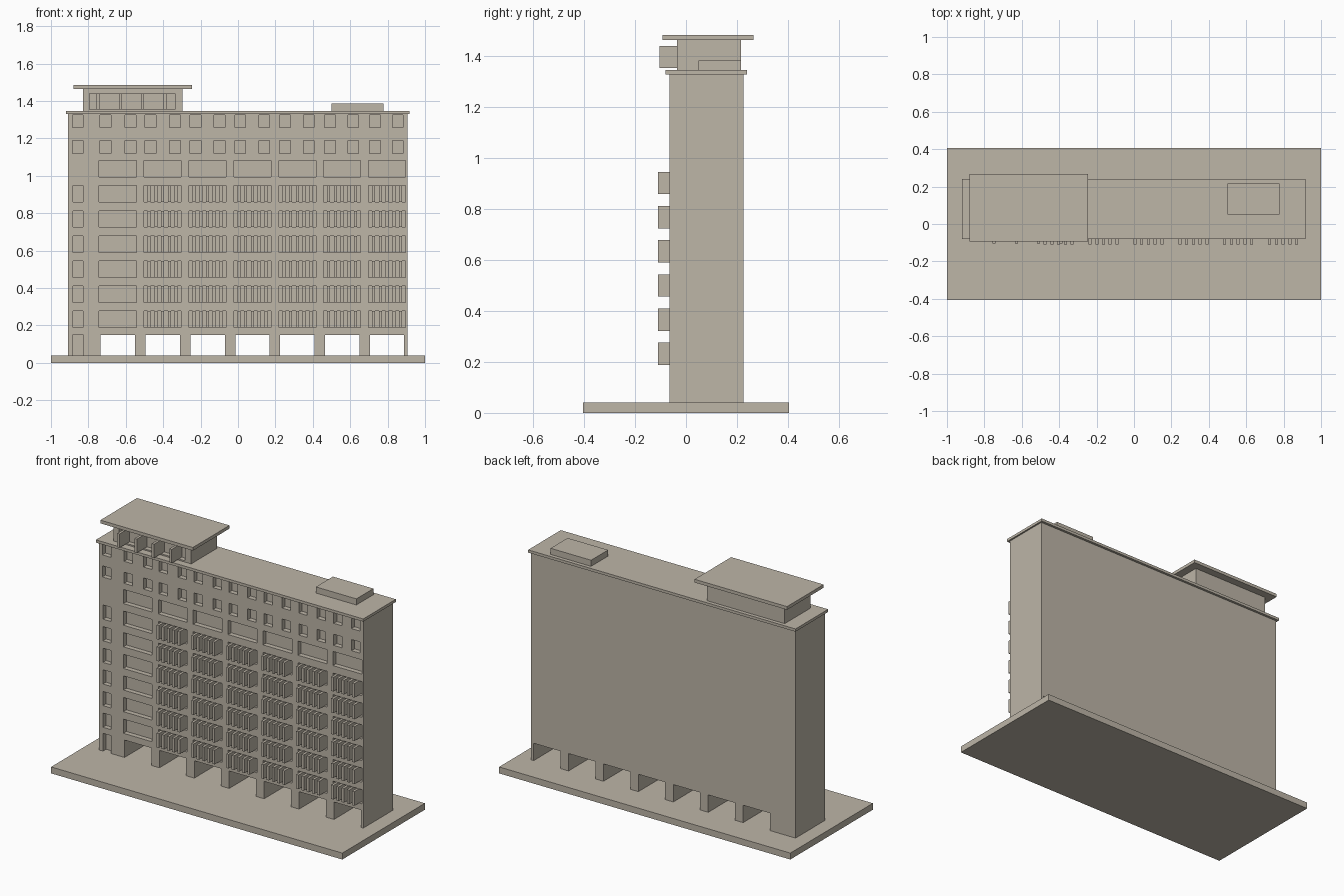
import bpy, bmesh
from mathutils import Matrix, Vector

if "Cube" in bpy.data.objects:
    bpy.data.objects.remove(bpy.data.objects["Cube"])

stone = bpy.data.materials.new("warm_grey_stone")
stone.diffuse_color = (0.51, 0.465, 0.39, 1)
stone.use_nodes = True
stone.node_tree.nodes["Principled BSDF"].inputs["Base Color"].default_value = stone.diffuse_color


def boxes(name, spans):
    """One object made of axis-aligned boxes (x0, x1, y0, y1, z0, z1)."""
    bm = bmesh.new()
    for x0, x1, y0, y1, z0, z1 in spans:
        mid = Vector((x0 + x1, y0 + y1, z0 + z1)) / 2
        size = Matrix.Diagonal((x1 - x0, y1 - y0, z1 - z0, 1))
        bmesh.ops.create_cube(bm, size=1, matrix=Matrix.Translation(mid) @ size)
    mesh = bpy.data.meshes.new(name)
    bm.to_mesh(mesh)
    bm.free()
    mesh.materials.append(stone)
    ob = bpy.data.objects.new(name, mesh)
    bpy.context.collection.objects.link(ob)
    return ob


def cut(target, spans):
    """Subtract a set of separate boxes from the target."""
    cutter = boxes("cutter", spans)
    cutter.hide_render = True
    mod = target.modifiers.new("openings", 'BOOLEAN')
    mod.operation, mod.solver, mod.object = 'DIFFERENCE', 'EXACT', cutter
    bpy.context.view_layer.objects.active = target
    bpy.ops.object.modifier_apply(modifier=mod.name)
    bpy.data.objects.remove(cutter)


FRONT, BACK = -0.065, 0.225
DEPTH = 0.03
BAYS, PITCH = 7, 0.24
WIN_H = 0.088
floors = [0.188 + 0.1342 * i for i in range(7)]
bay_x = [-0.742 + PITCH * k for k in range(BAYS)]
BAY_W = 0.198


def recess(x, w, z, h):
    return (x, x + w, FRONT - 0.05, FRONT + DEPTH, z, z + h)


# Ground slab
boxes("base_slab", [(-1, 1, -0.405, 0.405, 0, 0.04)])

# Main block with recessed windows and ground floor passages
body = boxes("main_block", [(-0.91, 0.906, FRONT, BACK, 0.04, 1.332)])
holes = [recess(x, BAY_W, z, WIN_H) for x in bay_x for z in floors]
holes += [recess(-0.882, 0.054, z, WIN_H) for z in floors[:6]]
holes.append(recess(-0.882, 0.054, 0.02, 0.13))            # side door
for z in (1.12, 1.257):                                    # small upper windows
    holes.append(recess(-0.886, 0.058, z, 0.069))
    for k in range(BAYS):
        holes.append(recess(-0.737 + 0.24 * k, 0.058, z, 0.069))
        holes.append(recess(-0.603 + 0.238 * k, 0.058, z, 0.069))
for k in range(BAYS):                                      # open passages
    x = -0.734 + 0.2398 * k
    holes.append((x, x + 0.184, -0.3, 0.4, 0.02, 0.148))
cut(body, holes)

# Vertical sun fins on six bays and six floors
fins = []
for x in bay_x[1:]:
    for z in floors[:6]:
        for k in range(5):
            c = x + BAY_W / 2 + (k - 2) * 0.036
            fins.append((c - 0.008, c + 0.008, -0.11, FRONT + DEPTH, z, z + WIN_H))
boxes("facade_fins", fins)

# Roof slab and low plant box
boxes("roof_slab", [(-0.92, 0.916, -0.08, 0.24, 1.33, 1.347)])
boxes("roof_box", [(0.5, 0.778, 0.05, 0.217, 1.345, 1.385)])

# Penthouse with long recessed window, fins and overhanging roof
house = boxes("penthouse", [(-0.83, -0.297, -0.035, 0.217, 1.345, 1.466)])
cut(house, [(-0.793, -0.338, -0.1, -0.035 + DEPTH, 1.355, 1.441)])
boxes("penthouse_fins", [(c - 0.008, c + 0.008, -0.105, -0.035 + DEPTH, 1.355, 1.441)
                         for c in (-0.748, -0.629, -0.511, -0.39)])
boxes("penthouse_roof", [(-0.88, -0.245, -0.093, 0.266, 1.465, 1.485)])
